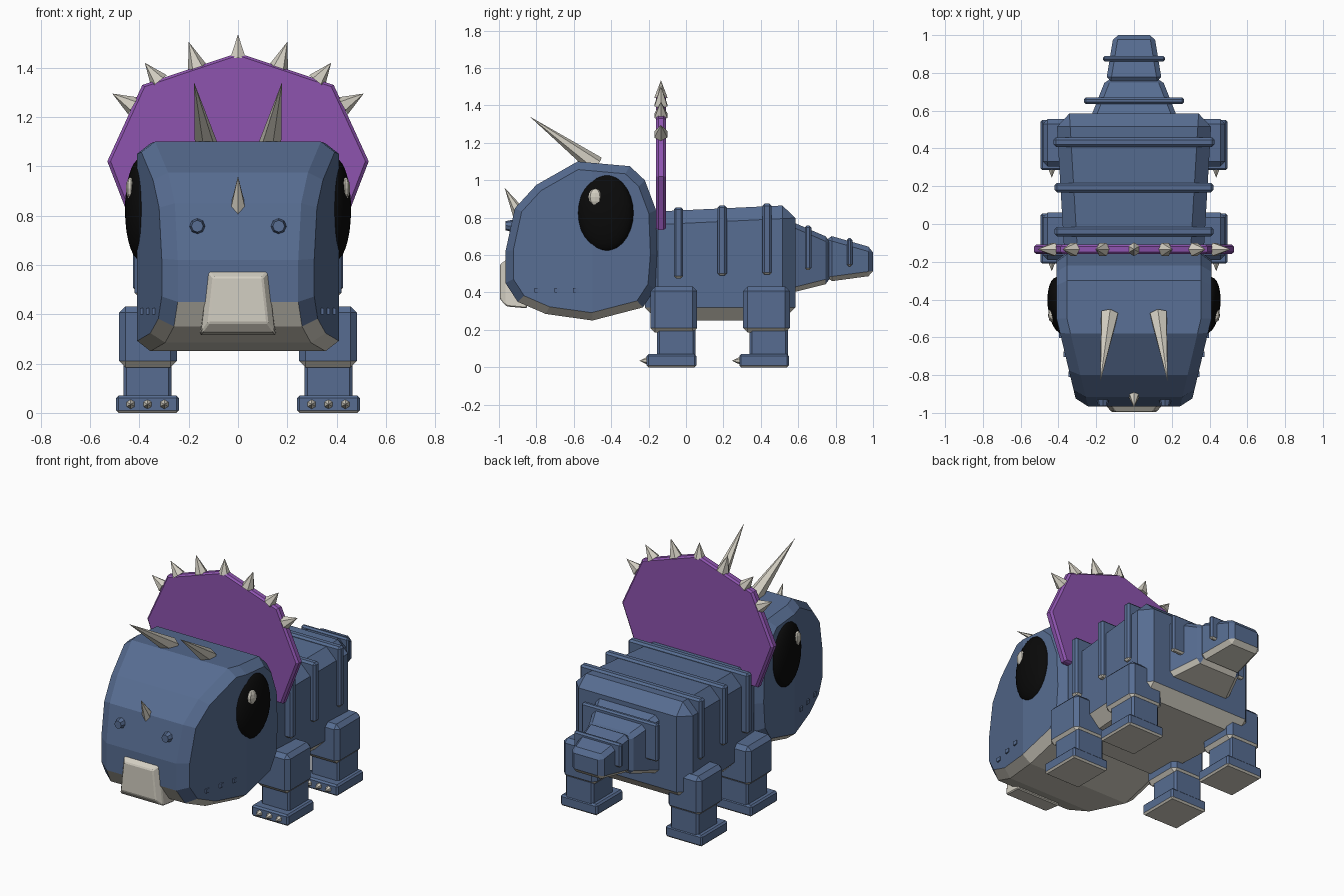
import bpy, bmesh, math
from mathutils import Vector, Matrix

cube = bpy.data.objects.get("Cube")
if cube:
    bpy.data.objects.remove(cube)


def material(name, color):
    m = bpy.data.materials.new(name)
    m.use_nodes = True
    rgba = (*color, 1)
    m.diffuse_color = rgba
    m.node_tree.nodes["Principled BSDF"].inputs["Base Color"].default_value = rgba
    return m


BLUE = material("slate_blue", (0.095, 0.152, 0.285))
BONE = material("bone", (0.65, 0.62, 0.54))
PURPLE = material("frill_purple", (0.27, 0.088, 0.43))
BLACK = material("eye_black", (0.003, 0.003, 0.003))
SKIN = (BLUE, BONE)
SIDES = (("left", 1), ("right", -1))


def finish(name, bm, mats):
    """Make an object; with two materials, the second goes on downward faces."""
    bmesh.ops.recalc_face_normals(bm, faces=bm.faces)
    bm.normal_update()
    if len(mats) > 1:
        for f in bm.faces:
            f.material_index = int(f.normal.z < -0.5)
    me = bpy.data.meshes.new(name)
    bm.to_mesh(me)
    bm.free()
    for m in mats:
        me.materials.append(m)
    ob = bpy.data.objects.new(name, me)
    bpy.context.collection.objects.link(ob)
    return ob


def skin_loops(bm, loops):
    """Bridge equal point loops and cap both ends."""
    rings = [[bm.verts.new(p) for p in lp] for lp in loops]
    n = len(rings[0])
    for a, b in zip(rings, rings[1:]):
        for i in range(n):
            j = (i + 1) % n
            bm.faces.new((a[i], a[j], b[j], b[i]))
    bm.faces.new(rings[0])
    bm.faces.new(rings[-1])


def loft(name, sections, bevel=0.0, mats=SKIN, cx=0.0):
    """Rectangles (y, half width bottom, half width top, z0, z1) joined along y."""
    bm = bmesh.new()
    skin_loops(bm, [[(cx - wb, y, z0), (cx + wb, y, z0), (cx + wt, y, z1), (cx - wt, y, z1)]
                    for y, wb, wt, z0, z1 in sections])
    if bevel:
        bmesh.ops.recalc_face_normals(bm, faces=bm.faces)
        bmesh.ops.bevel(bm, geom=bm.edges[:], offset=bevel, segments=1,
                        affect='EDGES', clamp_overlap=True)
    return finish(name, bm, mats)


def block(name, cx, w, y0, y1, z0, z1, bevel, mats=SKIN):
    return loft(name, [(y0, w, w, z0, z1), (y1, w, w, z0, z1)], bevel, mats, cx)


def spike(name, base, tip, r, mat=BONE, sides=6, r2=0.0):
    base, tip = Vector(base), Vector(tip)
    d = tip - base
    bm = bmesh.new()
    mtx = Matrix.Translation((base + tip) / 2) @ d.to_track_quat('Z', 'Y').to_matrix().to_4x4()
    bmesh.ops.create_cone(bm, cap_ends=True, segments=sides, radius1=r, radius2=r2,
                          depth=d.length, matrix=mtx)
    return finish(name, bm, (mat,))


def ball(name, center, size, mat, turn=0.0, u=24, v=14):
    bm = bmesh.new()
    mtx = (Matrix.Translation(center) @ Matrix.Rotation(turn, 4, 'Z')
           @ Matrix.Diagonal((*size, 1)))
    bmesh.ops.create_uvsphere(bm, u_segments=u, v_segments=v, radius=1, matrix=mtx)
    return finish(name, bm, (mat,))


# Head: side profile with chamfered rims, narrowing toward the snout
HEAD = [(-0.965, 0.62), (-0.915, 0.85), (-0.80, 0.975), (-0.58, 1.10), (-0.30, 1.075),
        (-0.22, 1.0), (-0.16, 0.84), (-0.15, 0.60), (-0.165, 0.42), (-0.23, 0.32),
        (-0.50, 0.25), (-0.75, 0.285), (-0.90, 0.35), (-0.965, 0.45)]


def head_loop(x, s):
    return [(x, -0.55 + (y + 0.55) * s, 0.67 + (z - 0.67) * s) for y, z in HEAD]


def head_width(y):
    return 0.41 - max(0.0, -0.5 - y) * 0.238


bm = bmesh.new()
skin_loops(bm, [head_loop(-0.41, 0.9), head_loop(-0.355, 1), head_loop(0.355, 1), head_loop(0.41, 0.9)])
bmesh.ops.bisect_plane(bm, geom=bm.verts[:] + bm.edges[:] + bm.faces[:],
                       plane_co=(0, -0.5, 0), plane_no=(0, 1, 0))
for v in bm.verts:
    v.co.x -= math.copysign(0.41 - head_width(v.co.y), v.co.x)
finish("head", bm, SKIN)

# Beak
loft("beak", [(-0.995, 0.12, 0.10, 0.365, 0.55), (-0.96, 0.15, 0.122, 0.325, 0.575),
              (-0.85, 0.155, 0.122, 0.315, 0.575)], 0.006, (BONE,))

# Horns, nostrils, eyes and cheek notches
spike("nose_horn", (0, -0.89, 0.82), (0, -0.97, 0.96), 0.038)
for side, s in SIDES:
    spike(side + "_brow_horn", (s * 0.13, -0.48, 1.08), (s * 0.178, -0.835, 1.34), 0.05)
    spike(side + "_nostril", (s * 0.165, -0.91, 0.755), (s * 0.165, -0.965, 0.757), 0.038,
          BLUE, 8, 0.024)
    eye = ball(side + "_eye", (s * 0.395, -0.43, 0.825), (0.062, 0.15, 0.207), BLACK, s * -0.1)
    eye.data.shade_smooth()
    ball(side + "_eye_glint", (s * 0.437, -0.485, 0.91), (0.018, 0.037, 0.045), BONE, s * -0.1, 8, 6)
    for i, y in enumerate((-0.795, -0.69, -0.59)):
        block(f"{side}_cheek_notch_{i + 1}", s * head_width(y), 0.008,
              y - 0.014, y + 0.014, 0.40, 0.425, 0.0, (BLUE,))

# Neck frill with a thin chamfered rim
half = [(0.42, 0.735), (0.53, 1.02), (0.388, 1.33)]
outline = half + [(0, 1.46)] + [(-x, z) for x, z in reversed(half)]


def frill_loop(y, s):
    return [(x * s, y, 1.05 + (z - 1.05) * s) for x, z in outline]


bm = bmesh.new()
skin_loops(bm, [frill_loop(-0.16, 0.975), frill_loop(-0.148, 1), frill_loop(-0.12, 1),
                frill_loop(-0.108, 0.975)])
finish("neck_frill", bm, (PURPLE,))

# Spikes along the frill
spike("frill_spike_middle", (0, -0.134, 1.44), (0, -0.134, 1.535), 0.036)
tips = [((0.165, 1.40), (0.20, 1.505)), ((0.32, 1.345), (0.378, 1.42)), ((0.425, 1.245), (0.51, 1.295))]
for side, s in SIDES:
    for i, (b, t) in enumerate(tips):
        spike(f"{side}_frill_spike_{i + 1}", (s * b[0], -0.134, b[1]), (s * t[0], -0.134, t[1]), 0.04)

# Body and raised ribs
loft("body", [(-0.22, 0.365, 0.365, 0.25, 0.83), (0.585, 0.412, 0.412, 0.25, 0.868)], 0.07)
for i, (y, w, z0, z1) in enumerate([(-0.04, 0.42, 0.475, 0.855), (0.193, 0.42, 0.49, 0.865),
                                    (0.433, 0.425, 0.495, 0.875)]):
    block(f"body_rib_{i + 1}", 0, w, y - 0.025, y + 0.025, z0, z1, 0.012)

# Tail segments and ribs
loft("tail_base", [(0.55, 0.235, 0.235, 0.395, 0.785), (0.77, 0.148, 0.148, 0.45, 0.69)], 0.025)
loft("tail_tip", [(0.755, 0.148, 0.148, 0.457, 0.708), (1.0, 0.108, 0.108, 0.49, 0.638)], 0.025)
block("tail_rib_1", 0, 0.265, 0.635, 0.67, 0.52, 0.758, 0.01)
block("tail_rib_2", 0, 0.165, 0.86, 0.89, 0.54, 0.69, 0.01)

# Legs, feet and claws
for side, s in SIDES:
    for pos, y in (("front", 0.055), ("hind", 0.55)):
        leg = f"{side}_{pos}"
        block(leg + "_upper_leg", s * 0.365, 0.117, y - 0.245, y + 0.005, 0.185, 0.432, 0.025)
        block(leg + "_lower_leg", s * 0.367, 0.098, y - 0.21, y - 0.005, 0.04, 0.21, 0.012)
        block(leg + "_foot", s * 0.367, 0.128, y - 0.265, y, 0.0, 0.07, 0.01)
        for i in range(3):
            x = s * (0.367 + (i - 1) * 0.068)
            spike(f"{leg}_claw_{i + 1}", (x, y - 0.26, 0.035), (x, y - 0.305, 0.035), 0.021)
